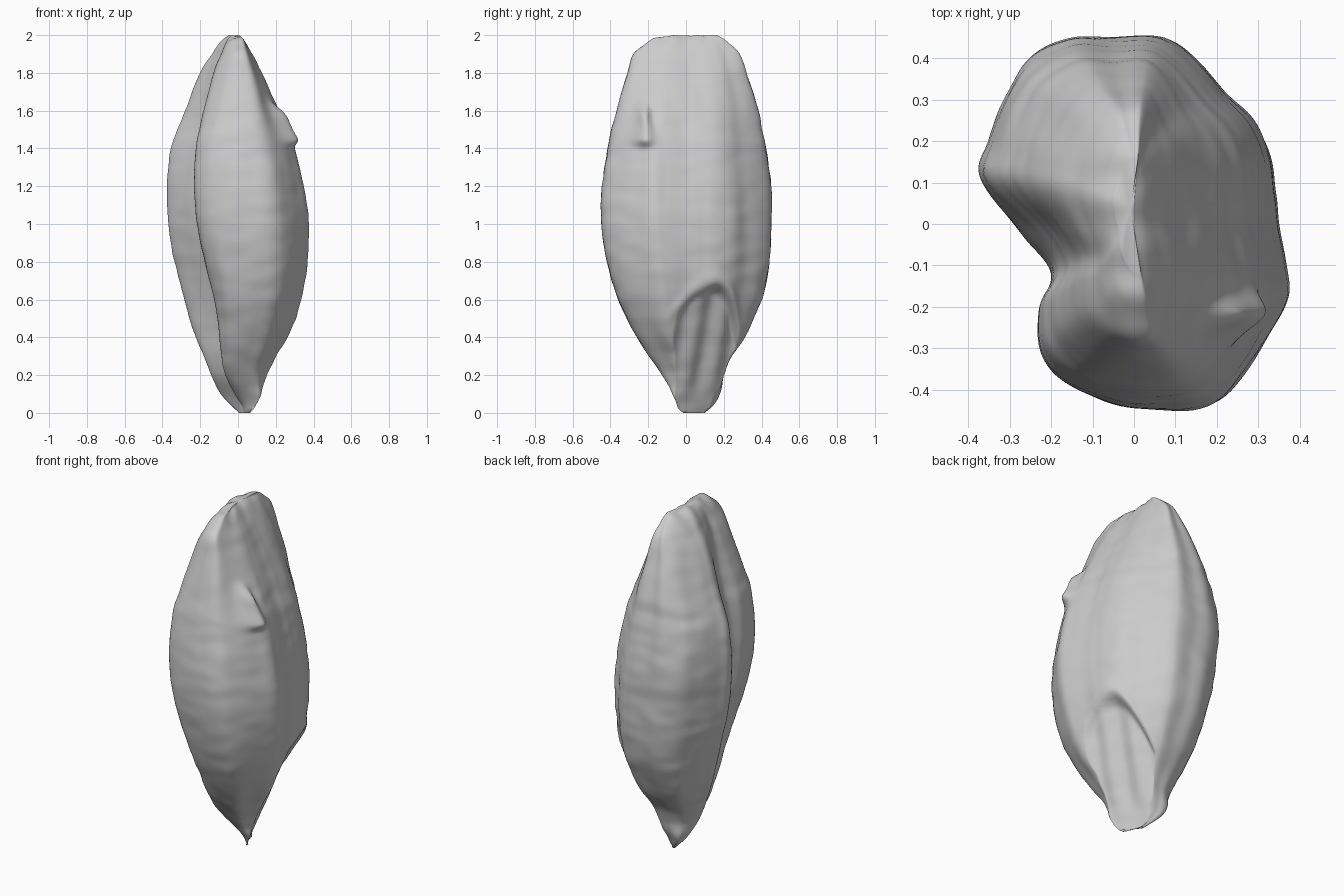
import bpy
import bmesh
import math
from mathutils import Vector, noise

cube = bpy.data.objects.get("Cube")
if cube:
    bpy.data.objects.remove(cube, do_unlink=True)

# Widest cross-section (x, y in hundredths): two lobes with a groove on the -x side
SECTION = [
    (-37.5, 11), (-36, 20), (-31, 31), (-25, 40), (-15, 45), (-4, 45),
    (5, 45.5), (10, 44), (15, 40), (21, 33), (28, 26), (33, 17), (34.5, 7),
    (35, 0), (37, -10), (37.5, -18), (33, -27), (22, -42), (8, -45),
    (-6, -43), (-16, -39), (-22, -32), (-23, -21), (-20, -12), (-28, -2),
]

# Outline by height, in hundredths: z, min x, max x, min y, max y
OUTLINE = [
    (0, 1, 8, 0, 10), (3, -2, 10, -4, 13), (10, -9, 13, -8, 17),
    (20, -14, 17, -13, 20), (30, -18, 20, -20, 24), (40, -22, 26, -26, 31),
    (60, -28, 33, -36, 40), (80, -33, 36.5, -42, 44), (100, -36, 37, -45, 45),
    (120, -37, 34.5, -45, 45), (140, -35, 30, -42, 42), (150, -31.5, 26, -40, 40),
    (160, -27.5, 22, -37, 38), (180, -19, 13, -31, 32), (190, -13, 8, -28, 28),
    (197, -8, 4, -20, 22), (200, -4, 1, -12, 16),
]

# Direction the basal scar faces, and the direction along it
SCAR_NORMAL = Vector((0.9, 0.44))
SCAR_ACROSS = Vector((-0.44, 0.9))

# The base narrows to a thin diagonal blade around this point
TIP = Vector((0.045, 0.05))
TIP_NORMAL = Vector((1, 1)).normalized()
TIP_ACROSS = Vector((-1, 1)).normalized()


def smooth_step(low, high, value):
    t = max(0.0, min(1.0, (value - low) / (high - low)))
    return t * t * (3 - 2 * t)


def bell(value, centre, width):
    return math.exp(-((value - centre) / width) ** 2)


def resample(points, steps, closed):
    """Spline through the points, returning evenly subdivided vectors in metres."""
    count = len(points)
    points = [[c / 100 for c in p] for p in points]

    def pick(i):
        return points[i % count] if closed else points[max(0, min(count - 1, i))]

    result = []
    for i in range(count if closed else count - 1):
        quads = list(zip(pick(i - 1), pick(i), pick(i + 1), pick(i + 2)))
        for s in range(steps):
            t = s / steps
            result.append([
                b + 0.5 * t * (c - a + t * (2 * a - 5 * b + 4 * c - d
                                            + t * (3 * (b - c) + d - a)))
                for a, b, c, d in quads])
    if not closed:
        result.append(points[-1])
    return result


def flatten_tip(flat, z):
    """Thin the base into a diagonal blade."""
    amount = smooth_step(0.22, 0.02, z)
    offset = flat - TIP
    thick = offset.dot(TIP_NORMAL) * (1 - 0.55 * amount)
    wide = offset.dot(TIP_ACROSS) * (1 + 0.3 * amount)
    return TIP + TIP_NORMAL * thick + TIP_ACROSS * wide


def press_scar(flat, z):
    """Press an arched, sunken scar with a tongue into the base."""
    across = flat.dot(SCAR_ACROSS)
    depth = flat.dot(SCAR_NORMAL)
    drop = across - 0.01
    arch = 0.67 - (4.2 if drop < 0 else 7.7) * drop * drop
    inside = smooth_step(-0.02, 0.04, arch - z)
    floor = 0.125 + 0.38 * (z - 0.2)
    floor += 0.008 * math.cos((across + 0.05) * 42) * smooth_step(0.05, 0.2, z)
    lip = 0.008 * bell(arch - z, -0.04, 0.04) * smooth_step(0.4, 0.6, z)
    return flat + SCAR_NORMAL * (lip - inside * max(0, depth - floor))


def shape_point(u, v, level):
    """Place one section point at a level and add the husk's local features."""
    z, x_min, x_max, y_min, y_max = level
    x = x_min + (x_max - x_min) * (u + 1) / 2
    y = y_min + (y_max - y_min) * (v + 1) / 2

    # Lower part of the front lobe tucks in beside the groove
    x += 0.06 * max(0, -u) * smooth_step(0.15, -0.3, v) * bell(z, 0.55, 0.33)
    # Groove deepens between the upper lobes
    dent = 0.08 * (x_max - x_min) * bell(z, 1.55, 0.25)
    x += dent * max(0, -u) * bell(v, -0.1, 0.22)
    # Top ridge bows towards +x at its ends
    x += (0.03 * min(1, v * v) - 0.01) * smooth_step(1.4, 1.85, z)

    x, y = flatten_tip(Vector((x, y)), z)
    if u > 0:
        x, y = press_scar(Vector((x, y)), z)
        # Teardrop nub
        taper = smooth_step(1.39, 1.45, z) * smooth_step(1.67, 1.57, z)
        width = 0.028 + 0.02 * smooth_step(1.6, 1.45, z)
        x += 0.055 * taper * bell(y, -0.22, width)

    # Fine wrinkles in the husk
    fine = noise.noise(Vector((x * 7, y * 7, z * 15)))
    broad = noise.noise(Vector((x * 9, y * 9, z * 2.5)))
    ripple = (0.004 * fine + 0.006 * broad) * smooth_step(2.0, 1.9, z)
    z -= 0.008 * smooth_step(1.85, 2.0, z) * (0.5 + 0.5 * math.cos(y * 55))
    return (x + ripple * u, y + ripple * v, z)


# Seed husk: loft of the section through every level
section = [(x / 0.375, y / 0.453) for x, y in resample(SECTION, 8, True)]
levels = resample(OUTLINE, 10, False)
bm = bmesh.new()
rings = [[bm.verts.new(shape_point(u, v, level)) for u, v in section]
         for level in levels]
total = len(section)
for lower, upper in zip(rings, rings[1:]):
    for i in range(total):
        j = (i + 1) % total
        bm.faces.new((lower[i], lower[j], upper[j], upper[i]))
# Rounded caps at base and tip
for ring in (rings[0], rings[-1]):
    centre = sum((vert.co for vert in ring), Vector()) / total
    middle = bm.verts.new(centre)
    for i in range(total):
        bm.faces.new((ring[i], ring[(i + 1) % total], middle))
bmesh.ops.recalc_face_normals(bm, faces=bm.faces)
for face in bm.faces:
    face.smooth = True

mesh = bpy.data.meshes.new("seed_husk")
bm.to_mesh(mesh)
bm.free()
husk = bpy.data.objects.new("seed_husk", mesh)
bpy.context.collection.objects.link(husk)

# Plain grey
grey = bpy.data.materials.new("husk_grey")
grey.use_nodes = True
colour = (0.6, 0.6, 0.6, 1)
grey.diffuse_color = colour
grey.node_tree.nodes["Principled BSDF"].inputs["Base Color"].default_value = colour
mesh.materials.append(grey)
